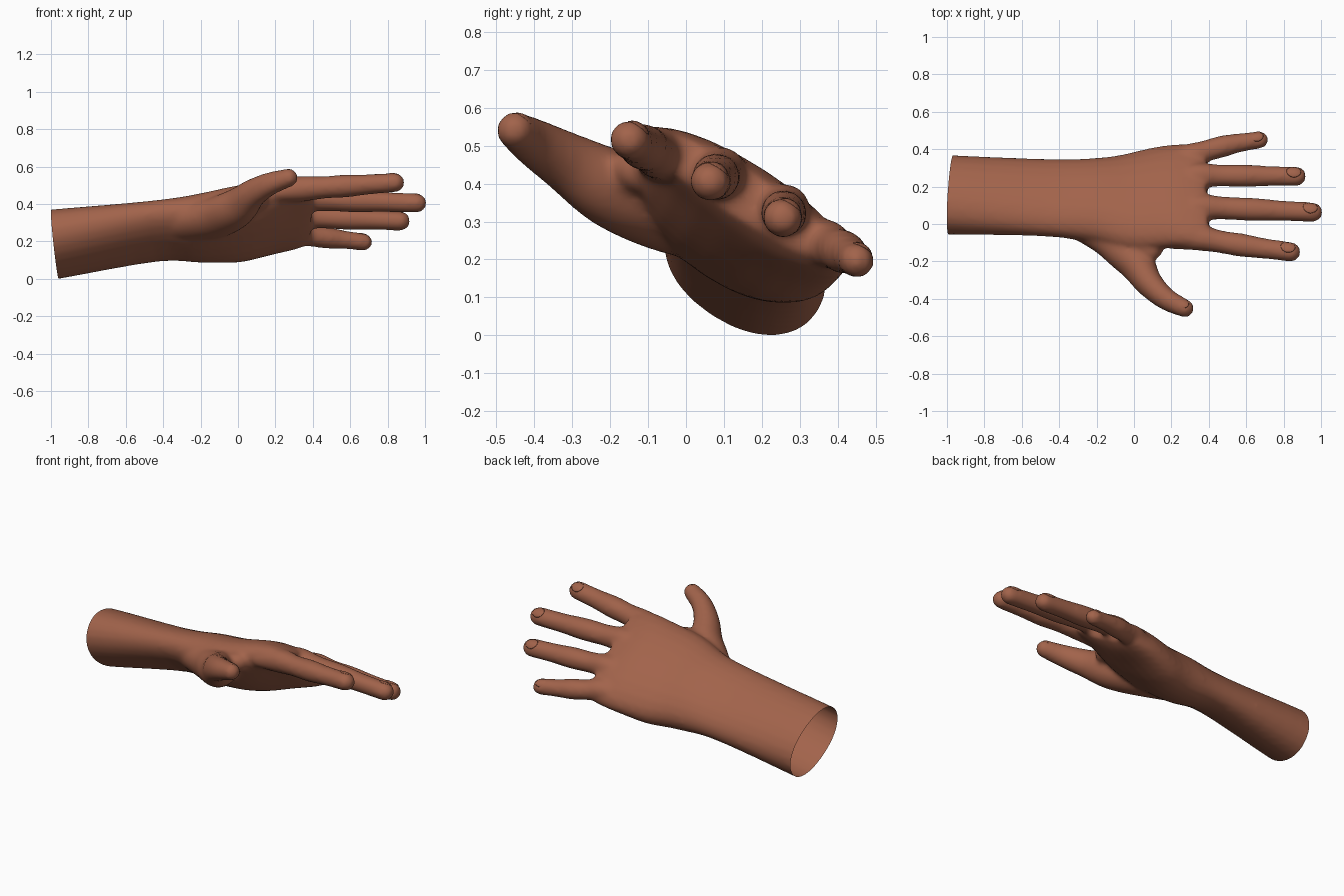
import bpy, bmesh, math
from mathutils import Vector

old = bpy.data.objects.get("Cube")
if old:
    bpy.data.objects.remove(old, do_unlink=True)

skin = bpy.data.materials.new("brown_skin")
skin.use_nodes = True
skin.diffuse_color = (0.36, 0.125, 0.07, 1)
skin.node_tree.nodes["Principled BSDF"].inputs["Base Color"].default_value = skin.diffuse_color

# direction the back of the hand faces
BACK = Vector((0, math.sin(math.radians(33)), math.cos(math.radians(33))))
SIDES = 24


def spline(keys, steps=4):
    """Smooth run of sections (x, y, z, half width, half thickness)."""
    keys = [Vector(k) for k in keys]
    out = []
    for i in range(len(keys) - 1):
        p0, p1 = keys[max(i - 1, 0)], keys[i]
        p2, p3 = keys[i + 1], keys[min(i + 2, len(keys) - 1)]
        for s in range(steps):
            t = s / steps
            out.append(p1 + (p2 - p0) * (t / 2)
                       + (p0 * 2 - p1 * 5 + p2 * 4 - p3) * (t * t / 2)
                       + (p1 * 3 - p0 - p2 * 3 + p3) * (t ** 3 / 2))
    return out + [keys[-1]]


def loft(bm, keys, round_tip=False, boxy=1.0):
    """Closed tube of elliptical sections along a path."""
    secs = spline(keys)
    centres = [Vector(s[:3]) for s in secs]
    sizes = [(s[3], s[4]) for s in secs]
    if round_tip:
        end, step = centres[-1], (centres[-1] - centres[-2]).normalized()
        w, h = sizes[-1]
        for k in range(1, 6):
            a = k * math.pi / 11
            centres.append(end + step * (w * math.sin(a)))
            sizes.append((w * math.cos(a), h * math.cos(a)))
    rings = []
    for i, (c, (w, h)) in enumerate(zip(centres, sizes)):
        tangent = (centres[min(i + 1, len(centres) - 1)] - centres[max(i - 1, 0)]).normalized()
        side = BACK.cross(tangent).normalized()
        up = tangent.cross(side)
        ring = []
        for j in range(SIDES):
            a = 2 * math.pi * j / SIDES
            u, v = math.cos(a), math.sin(a)
            u = math.copysign(abs(u) ** boxy, u)
            v = math.copysign(abs(v) ** boxy, v)
            ring.append(bm.verts.new(c + side * (u * w) + up * (v * h)))
        rings.append(ring)
    for r0, r1 in zip(rings, rings[1:]):
        for j in range(SIDES):
            k = (j + 1) % SIDES
            bm.faces.new((r0[j], r0[k], r1[k], r1[j]))
    bm.faces.new(rings[0][::-1])
    bm.faces.new(rings[-1])


bm = bmesh.new()

# forearm and palm
loft(bm, [(-1.15, .16, .16, .23, .16), (-.97, .155, .187, .228, .158),
          (-.45, .14, .255, .234, .115), (-.2, .126, .27, .256, .137),
          (0, .12, .293, .304, .134), (.2, .149, .337, .318, .115),
          (.33, .156, .36, .317, .085), (.39, .16, .365, .293, .058)], boxy=.93)

# fingers: knuckle and tip positions, base and tip radius, sideways bow
FINGERS = {
    "index": ((.33, -.072, .48), (.838, -.149, .515), .07, .053, -.004),
    "middle": ((.33, .092, .428), (.956, .063, .405), .07, .053, 0),
    "ring": ((.33, .26, .333), (.868, .255, .309), .067, .053, 0),
    "little": ((.3, .362, .24), (.672, .45, .197), .068, .047, .012),
}
for base, tip, r0, r1, bow in FINGERS.values():
    base, tip = Vector(base), Vector(tip)
    # the root is sunk into the palm so no ridge shows on the back
    root = base - Vector((.14, 0, 0)) - BACK * .03
    keys = [(*root, r0 * .7, r0 * .6)]
    for t, swell in ((0, 1), (.25, .93), (.48, 1.02), (.72, .96), (1, 1)):
        r = (r0 + (r1 - r0) * t) * swell
        p = base.lerp(tip, t) + Vector((0, bow * math.sin(math.pi * t), 0))
        keys.append((*p, r, r * .97))
    loft(bm, keys, True)

# thumb with its long fleshy root
loft(bm, [(-.45, .08, .28, .09, .07), (-.27, .02, .297, .12, .09),
          (-.13, -.055, .324, .125, .103), (-.04, -.145, .36, .115, .104),
          (.02, -.22, .4, .096, .1), (.08, -.315, .457, .074, .08),
          (.17, -.4, .508, .059, .064), (.272, -.451, .541, .049, .05)], True)

# web between thumb and palm
loft(bm, [(-.08, -.02, .38, .08, .07), (.02, -.09, .41, .08, .067),
          (.09, -.13, .43, .067, .055)], True)

bmesh.ops.recalc_face_normals(bm, faces=bm.faces[:])
mesh = bpy.data.meshes.new("hand")
bm.to_mesh(mesh)
bm.free()
hand = bpy.data.objects.new("hand_and_forearm", mesh)
bpy.context.collection.objects.link(hand)

# fuse the parts into one skin and soften the joins
fuse = hand.modifiers.new("fuse", 'REMESH')
fuse.mode = 'VOXEL'
fuse.voxel_size = .013
soften = hand.modifiers.new("soften", 'SMOOTH')
soften.factor = .5
soften.iterations = 10
graph = bpy.context.evaluated_depsgraph_get()
fused = bpy.data.meshes.new_from_object(hand.evaluated_get(graph))
hand.modifiers.clear()
hand.data = fused

# cut the forearm open on a slanted plane
bm = bmesh.new()
bm.from_mesh(fused)
bmesh.ops.bisect_plane(bm, geom=bm.verts[:] + bm.edges[:] + bm.faces[:],
                       plane_co=(-.967, 0, 0), plane_no=(1, -.034, .097), clear_inner=True)
for f in bm.faces:
    f.smooth = True
    f.material_index = 0
bm.to_mesh(fused)
bm.free()
fused.materials.clear()
fused.materials.append(skin)


# fingernails, thin curved plates lying on the finger tips
def nail(name, tip, direction, radius):
    d = Vector(direction).normalized()
    side = BACK.cross(d).normalized()
    up = d.cross(side)
    centre = Vector(tip) - d * (radius * .3)
    nb = bmesh.new()
    bmesh.ops.create_uvsphere(nb, u_segments=16, v_segments=8, radius=1)
    for v in nb.verts:
        x, y, z = v.co
        arch = .95 * math.sqrt(1 - (.65 * y) ** 2) - .12 * max(x, 0) ** 2
        v.co = (centre + d * (x * radius * .75) + side * (y * radius * .62)
                + up * (radius * arch + z * .003))
    for f in nb.faces:
        f.smooth = True
    me = bpy.data.meshes.new(name)
    nb.to_mesh(me)
    nb.free()
    me.materials.append(skin)
    bpy.context.collection.objects.link(bpy.data.objects.new(name, me))


for name, (base, tip, r0, r1, bow) in FINGERS.items():
    nail(name + "_nail", tip, Vector(tip) - Vector(base), r1)
nail("thumb_nail", (.272, -.451, .541), (.1, -.05, .033), .049)
